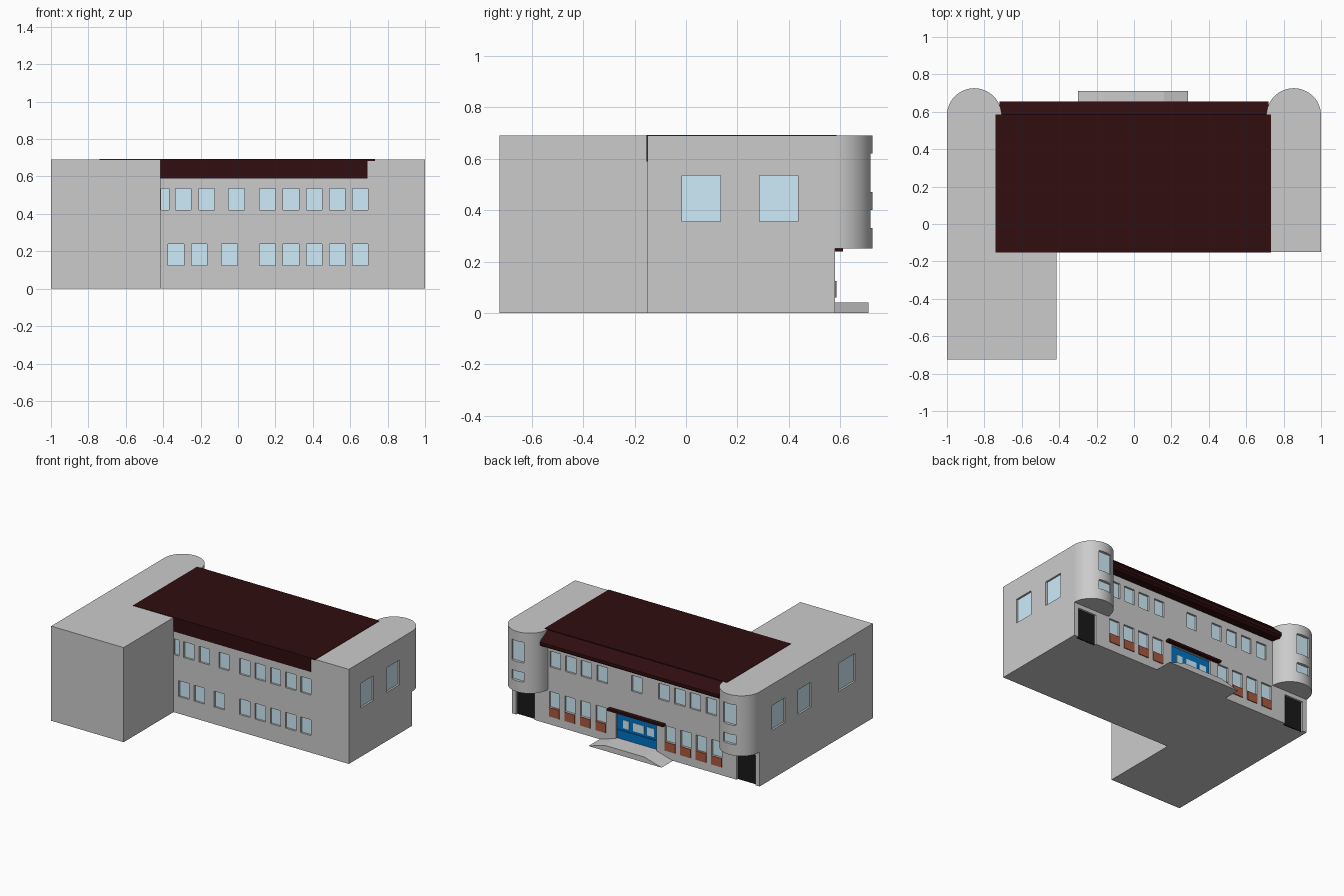
import bpy, bmesh, math
from mathutils import Vector

if "Cube" in bpy.data.objects:
    bpy.data.objects.remove(bpy.data.objects["Cube"])

H = 0.69        # wall height
BACK = 0.58     # rear facade plane
FRONT = -0.15   # front facade plane
WING = -0.415   # inner side of the wing
D = 0.02        # window recess


def material(name, rgb):
    m = bpy.data.materials.new(name)
    m.diffuse_color = (*rgb, 1)
    m.use_nodes = True
    m.node_tree.nodes["Principled BSDF"].inputs["Base Color"].default_value = m.diffuse_color
    return m


ROOF = material("dark_red", (0.03, 0.004, 0.005))
GLASS = material("glass", (0.62, 0.84, 0.95))
BRICK = material("brick", (0.40, 0.10, 0.05))
BLUE = material("blue", (0.0, 0.17, 0.55))
BLACK = material("black", (0.01, 0.01, 0.01))


def finish(name, bm, mat=None):
    bmesh.ops.recalc_face_normals(bm, faces=bm.faces)
    me = bpy.data.meshes.new(name)
    bm.to_mesh(me)
    bm.free()
    ob = bpy.data.objects.new(name, me)
    bpy.context.collection.objects.link(ob)
    if mat:
        me.materials.append(mat)
    return ob


def boxes(name, items, mat=None):
    """One object made of boxes given as (x0, x1, y0, y1, z0, z1)."""
    bm = bmesh.new()
    for x0, x1, y0, y1, z0, z1 in items:
        vs = bmesh.ops.create_cube(bm, size=1)["verts"]
        for v in vs:
            v.co = Vector((x1 if v.co.x > 0 else x0,
                           y1 if v.co.y > 0 else y0,
                           z1 if v.co.z > 0 else z0))
    return finish(name, bm, mat)


def prism(name, pts, direction, mat=None):
    """Extrude a closed outline of 3D points along a direction."""
    bm = bmesh.new()
    f = bm.faces.new([bm.verts.new(p) for p in pts])
    r = bmesh.ops.extrude_face_region(bm, geom=[f])
    bmesh.ops.translate(bm, vec=direction,
                        verts=[g for g in r["geom"] if isinstance(g, bmesh.types.BMVert)])
    return finish(name, bm, mat)


def carve(ob, cutter):
    m = ob.modifiers.new("openings", "BOOLEAN")
    m.operation = "DIFFERENCE"
    m.solver = "EXACT"
    m.object = cutter
    cutter.hide_render = True
    cutter.hide_set(True)


cuts, panes = [], []


def opening(axis, plane, sign, a0, a1, z0, z1, store):
    """Recess in a wall facing sign*axis, plus a thin plate at its bottom."""
    def span(near, far):
        p, q = sorted((plane - sign * near, plane - sign * far))
        return (p, q, a0, a1, z0, z1) if axis == "x" else (a0, a1, p, q, z0, z1)
    cuts.append(span(-0.03, D))
    store.append(span(D - 0.006, D + 0.004))


# Front windows
W = 0.042
UP, LOW = (0.42, 0.535), (0.125, 0.24)
right_bays = [0.158, 0.283, 0.408, 0.53, 0.653]
for row, left_bays in ((UP, [-0.292, -0.167, -0.008]), (LOW, [-0.332, -0.207, -0.045])):
    for c in left_bays + right_bays:
        opening("y", FRONT, -1, c - W, c + W, *row, panes)
opening("y", FRONT, -1, WING + 0.002, -0.37, *UP, panes)

# Rear windows, with brick panels under the lower row
for c in [0.65, 0.525, 0.4, 0.27, -0.01, -0.225, -0.355, -0.48, -0.61]:
    opening("y", BACK, 1, c - W, c + W, *UP, panes)
bricks = []
for s in (-1, 1):
    for c in (0.28, 0.405, 0.53, 0.655):
        opening("y", BACK, 1, s * c - W, s * c + W, *LOW, panes)
        bricks.append((s * c - W, s * c + W, BACK - 0.01, BACK + 0.006, 0.06, 0.125))

# Side windows
for s in (-1, 1):
    for y in (-0.015, 0.285):
        opening("x", s, s, y, y + 0.15, 0.355, 0.535, panes)
opening("x", -1, -1, -0.52, -0.33, 0.345, 0.55, panes)

# Doors under the towers and main entrance
doors, entrance = [], []
for s in (-1, 1):
    a, b = sorted((s * 0.815, s * 0.965))
    opening("y", BACK, 1, a, b, -0.01, 0.22, doors)
doors = [d[:4] + (0.0, d[5]) for d in doors]
opening("y", BACK, 1, -0.17, 0.16, 0.04, 0.238, entrance)

# Main block with wing
body = prism("main_building",
             [(-1, -0.725, 0), (WING, -0.725, 0), (WING, FRONT, 0),
              (1, FRONT, 0), (1, BACK, 0), (-1, BACK, 0)], (0, 0, H))
carve(body, boxes("wall_cutter", cuts))
boxes("window_glass", panes, GLASS)
boxes("brick_panels", bricks, BRICK)
boxes("tower_doors", doors, BLACK)
boxes("entrance_wall", entrance, BLUE)
ye = BACK - D + 0.004
boxes("entrance_panes", [(a, b, ye, ye + 0.006, 0.125, 0.185)
                         for a, b in ((0.06, 0.11), (-0.06, 0.03), (-0.14, -0.085))], GLASS)
boxes("entrance_rail", [(-0.17, 0.16, ye, ye + 0.008, 0.098, 0.106)], BLUE)

# Half-round towers overhanging the rear corners
R, N = 0.146, 32
for s, side in ((-1, "left"), (1, "right")):
    cx = s * (1 - R)
    arc = [(cx + R * math.cos(math.pi * i / N), BACK + R * math.sin(math.pi * i / N), 0.25)
           for i in range(N + 1)]
    tower = prism("tower_" + side, arc, (0, 0, H - 0.25))
    bpy.context.view_layer.objects.active = tower
    for o in bpy.context.selected_objects:
        o.select_set(False)
    tower.select_set(True)
    bpy.ops.object.shade_smooth_by_angle(angle=math.radians(30))
    rows = ((0.33, 0.40), (0.47, 0.62))
    carve(tower, boxes("tower_cutter_" + side,
                       [(cx - 0.05, cx + 0.05, 0.70, 0.76, *r) for r in rows]))
    boxes("tower_glass_" + side,
          [(cx - 0.05, cx + 0.05, 0.695, 0.705, *r) for r in rows], GLASS)

# Roof sheet, front fascia and sloping rear eave
boxes("roof", [(-0.74, 0.732, FRONT - 0.003, BACK + 0.005, H - 0.006, H + 0.003)], ROOF)
boxes("front_fascia", [(WING, 0.693, FRONT - 0.003, FRONT + 0.01, 0.59, H)], ROOF)
prism("rear_eave", [(-0.72, BACK, H + 0.002), (-0.72, 0.655, 0.622), (-0.72, 0.655, 0.60),
                    (-0.72, 0.635, 0.585), (-0.72, BACK, 0.585)], (1.44, 0, 0), ROOF)

# Entrance canopy and platform with ramps
boxes("entrance_canopy", [(-0.24, 0.21, BACK - 0.01, 0.61, 0.24, 0.256)], ROOF)
prism("entrance_platform", [(-0.3, BACK, 0), (-0.16, BACK, 0.04), (0.16, BACK, 0.04),
                            (0.29, BACK, 0)], (0, 0.13, 0))
